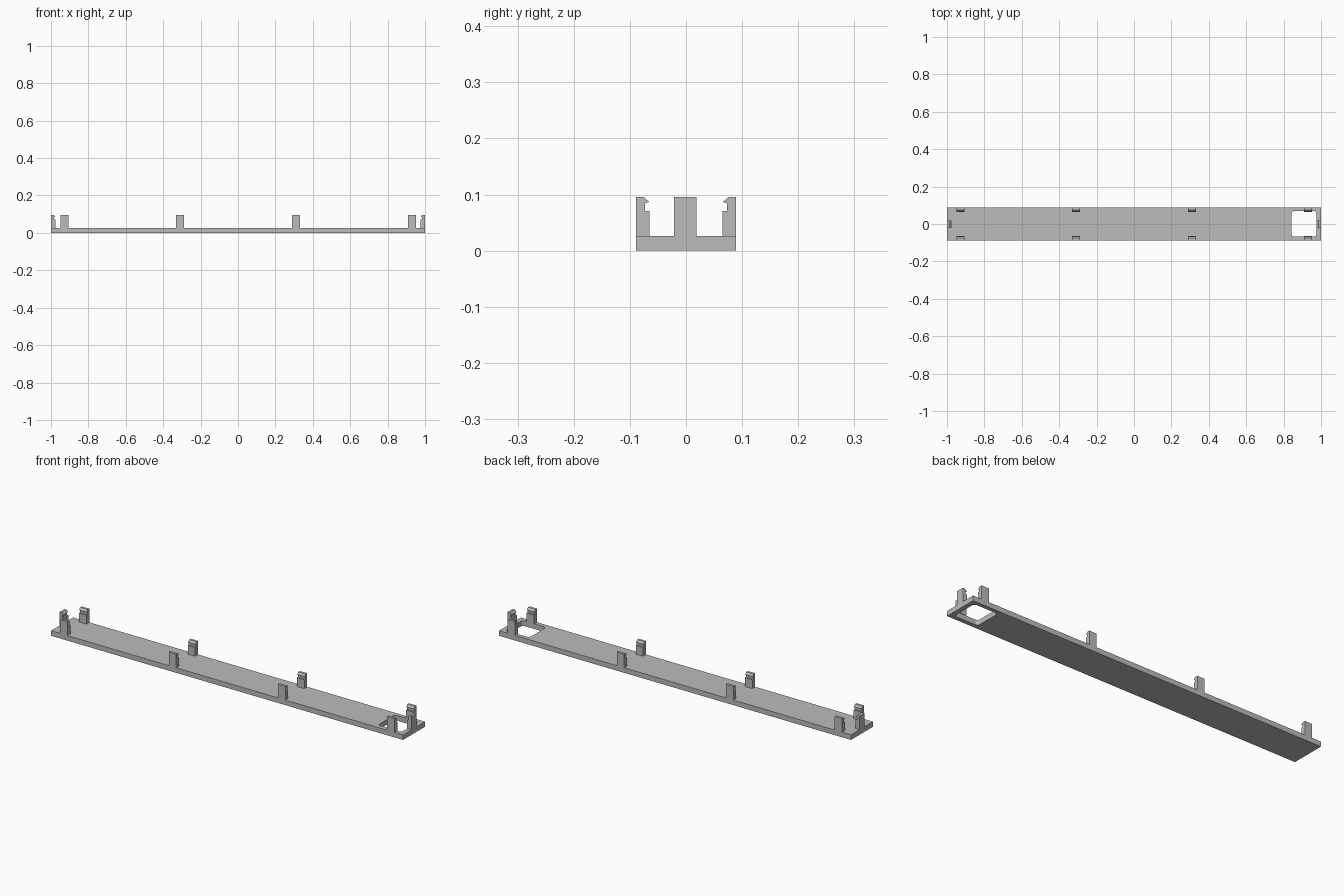
import bpy
import bmesh
from math import radians, cos, sin
from mathutils import Vector, Matrix

cube = bpy.data.objects.get("Cube")
if cube:
    bpy.data.objects.remove(cube, do_unlink=True)

LENGTH, HALF_WIDTH, THICK, TOP = 1.0, 0.089, 0.026, 0.096

grey = bpy.data.materials.new("plain grey")
grey.use_nodes = True
colour = (0.5, 0.5, 0.5, 1)
grey.diffuse_color = colour
grey.node_tree.nodes["Principled BSDF"].inputs["Base Color"].default_value = colour


def extruded(name, loops, depth, matrix=Matrix()):
    """Fill flat outlines (later ones are holes) and extrude them along local z."""
    bm = bmesh.new()
    edges = []
    for loop in loops:
        verts = [bm.verts.new((x, y, 0)) for x, y in loop]
        edges += [bm.edges.new((a, b)) for a, b in zip(verts, verts[1:] + verts[:1])]
    bmesh.ops.triangle_fill(bm, edges=edges, use_beauty=True)
    result = bmesh.ops.extrude_face_region(bm, geom=bm.faces[:])
    moved = [g for g in result["geom"] if isinstance(g, bmesh.types.BMVert)]
    bmesh.ops.translate(bm, verts=moved, vec=(0, 0, depth))
    bmesh.ops.transform(bm, matrix=matrix, verts=bm.verts[:])
    bmesh.ops.recalc_face_normals(bm, faces=bm.faces[:])
    mesh = bpy.data.meshes.new(name)
    bm.to_mesh(mesh)
    bm.free()
    mesh.materials.append(grey)
    obj = bpy.data.objects.new(name, mesh)
    bpy.context.collection.objects.link(obj)
    return obj


def rounded_rect(x0, x1, y0, y1, r, steps=6):
    corners = [(x1 - r, y1 - r), (x0 + r, y1 - r), (x0 + r, y0 + r), (x1 - r, y0 + r)]
    points = []
    for i, (cx, cy) in enumerate(corners):
        for s in range(steps + 1):
            a = radians(90 * (i + s / steps))
            points.append((cx + r * cos(a), cy + r * sin(a)))
    return points


# Base plate with a rounded opening near the left end
outline = [(-LENGTH, -HALF_WIDTH), (LENGTH, -HALF_WIDTH),
           (LENGTH, HALF_WIDTH), (-LENGTH, HALF_WIDTH)]
opening = rounded_rect(0.842, 0.976, -0.067, 0.069, 0.014)
extruded("base_plate", [outline, opening], THICK)

# Snap clip profile: distance inward from the plate edge, height
CLIP = [(0, THICK), (0.024, THICK), (0.024, 0.071), (0.016, 0.071),
        (0.016, 0.084), (0.023, 0.087), (0.013, TOP), (0, TOP)]


def clip(name, edge_point, inward, width):
    """Stand a clip on the plate edge, hooked towards the inward direction."""
    inward, up = Vector(inward), Vector((0, 0, 1))
    across = inward.cross(up)
    matrix = Matrix((inward, up, across)).transposed().to_4x4()
    matrix.translation = Vector(edge_point) - across * width / 2
    extruded(name, [CLIP], width, matrix)


# Four clips along each long side
for side, sign in (("front", -1), ("back", 1)):
    for i, x in enumerate((-0.928, -0.31, 0.31, 0.93)):
        clip(f"{side}_clip_{i + 1}", (x, sign * HALF_WIDTH, 0), (0, -sign, 0), 0.042)

# One clip at each end
for side, sign in (("right", -1), ("left", 1)):
    clip(f"{side}_end_clip", (sign * LENGTH, -0.001, 0), (-sign, 0, 0), 0.04)
